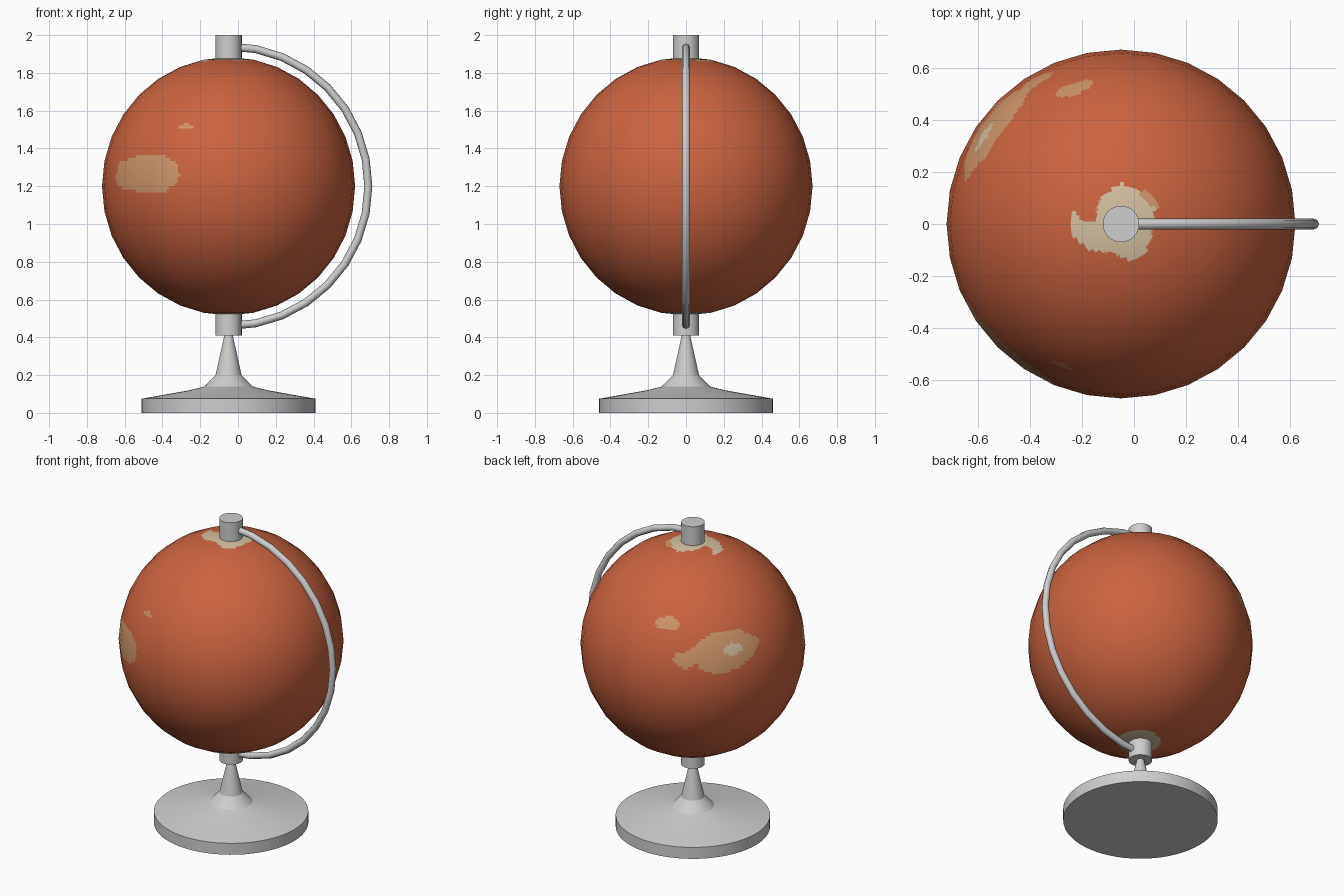
import bpy, bmesh, math
from mathutils import Vector

if "Cube" in bpy.data.objects:
    bpy.data.objects.remove(bpy.data.objects["Cube"])

AXIS_X, CENTRE_Z = -0.05, 1.2


def material(name, rgb):
    m = bpy.data.materials.new(name)
    m.diffuse_color = (*rgb, 1)
    m.use_nodes = True
    m.node_tree.nodes["Principled BSDF"].inputs["Base Color"].default_value = m.diffuse_color
    return m


metal = material("brushed grey", (0.62, 0.62, 0.62))
rust = material("rust red", (0.60, 0.125, 0.05))
tan = material("tan", (0.62, 0.30, 0.14))
cream = material("cream", (0.66, 0.52, 0.35))


def make_object(name, bm, mats):
    bmesh.ops.recalc_face_normals(bm, faces=bm.faces)
    mesh = bpy.data.meshes.new(name)
    bm.to_mesh(mesh)
    bm.free()
    for m in mats:
        mesh.materials.append(m)
    ob = bpy.data.objects.new(name, mesh)
    bpy.context.collection.objects.link(ob)
    return ob


def smooth(ob, angle=30):
    bpy.ops.object.select_all(action='DESELECT')
    ob.select_set(True)
    bpy.context.view_layer.objects.active = ob
    bpy.ops.object.shade_smooth_by_angle(angle=math.radians(angle))


def lathe(name, profile, sides=64):
    """Turn (radius, height) points around the globe's axis, closing both ends."""
    bm = bmesh.new()
    rings = [[bm.verts.new((AXIS_X + r * math.cos(2 * math.pi * i / sides),
                            r * math.sin(2 * math.pi * i / sides), z))
              for i in range(sides)] for r, z in profile]
    for a, b in zip(rings, rings[1:]):
        for i in range(sides):
            j = (i + 1) % sides
            bm.faces.new((a[i], a[j], b[j], b[i]))
    bm.faces.new(rings[0])
    bm.faces.new(rings[-1])
    smooth(make_object(name, bm, [metal]))


# Stand and the two axle collars
lathe("stand", [(0.46, 0), (0.46, 0.075), (0.206, 0.12), (0.127, 0.14),
                (0.069, 0.2), (0.02, 0.42)])
lathe("lower_collar", [(0.07, 0.41), (0.07, 0.53)], 32)
lathe("upper_collar", [(0.07, 1.86), (0.07, 2.0)], 32)

# Half-round arm: an eight-sided tube bent in sixteen steps
bm = bmesh.new()
rings = []
for k in range(17):
    t = math.pi / 2 - math.pi * k / 16
    out = Vector((math.cos(t), 0, math.sin(t)))
    mid = Vector((AXIS_X, 0, CENTRE_Z)) + out * 0.74
    rings.append([bm.verts.new(mid + 0.021 * (out * math.cos(a) + Vector((0, 1, 0)) * math.sin(a)))
                  for a in (i * math.pi / 4 for i in range(8))])
for a, b in zip(rings, rings[1:]):
    for i in range(8):
        bm.faces.new((a[i], a[(i + 1) % 8], b[(i + 1) % 8], b[i]))
bm.faces.new(rings[0])
bm.faces.new(rings[-1])
smooth(make_object("arm", bm, [metal]), 50)

# Painted regions of the globe: (longitude, latitude) outlines in degrees
BACK_PATCH = [(114.4, 16.2), (115.3, 19.3), (124, 22), (129.7, 26.9), (137.7, 30.4),
              (152.5, 30.5), (163.9, 23.3), (165.3, 20.9), (156.2, 13.4), (146.9, 9.5),
              (136, 8.8), (129.2, 11.3), (126.7, 15), (125, 13), (119.8, 11.4)]
FRONT_PATCH = [(205, 4), (208, 10.7), (222, 13.9), (238.5, 13.9), (246, 9.8), (247, 5.3),
               (246, 1.8), (239.5, -2.7), (225, -2.7), (208, 0)]
# Polar outlines in plan (x, y)
POLAR_CAP = [(-.20, 0), (-.18, .05), (-.15, .01), (-.10, .01), (-.085, .09), (-.05, .125),
             (0, .157), (.055, .14), (.09, .09), (.13, .06), (.115, -.06), (.09, -.12),
             (.035, -.14), (-.04, -.11), (-.12, -.10), (-.195, -.04)]
POLAR_EDGE = [(.05, .14), (.11, .12), (.15, .06), (.12, .06), (.09, .09)]


def inside(x, y, outline):
    hit = False
    for (x1, y1), (x2, y2) in zip(outline, outline[1:] + outline[:1]):
        if (y1 > y) != (y2 > y) and x < (x2 - x1) * (y - y1) / (y2 - y1) + x1:
            hit = not hit
    return hit


def in_ellipse(x, y, cx, cy, rx, ry):
    return ((x - cx) / rx) ** 2 + ((y - cy) / ry) ** 2 < 1


def paint(p):
    """0 rust, 1 tan, 2 cream, chosen by direction from the globe's centre."""
    lon = math.degrees(math.atan2(p.y, p.x)) % 360
    lat = math.degrees(math.asin(p.z / p.length))
    if lat > 65:
        if inside(p.x, p.y, POLAR_CAP):
            return 2
        return 1 if inside(p.x, p.y, POLAR_EDGE) else 0
    if lat < -65:
        return 2 if in_ellipse(p.x, p.y, 0.02, 0.01, 0.13, 0.13) else 0
    if in_ellipse(lon, lat, 147.5, 20.5, 5.5, 3.2):
        return 2
    if (inside(lon, lat, BACK_PATCH) or inside(lon, lat, FRONT_PATCH)
            or in_ellipse(lon, lat, 109, 34.5, 7.5, 3.6)
            or in_ellipse(lon, lat, 247.5, 28.4, 4, 1.1)):
        return 1
    return 0


# Globe: 32-sided ball, its flat facets cut finely so the patches can be painted
bm = bmesh.new()
bmesh.ops.create_uvsphere(bm, u_segments=32, v_segments=16, radius=0.67)
for v in bm.verts:
    v.co.z *= 1.02
bmesh.ops.subdivide_edges(bm, edges=bm.edges[:], cuts=7, use_grid_fill=True)
for f in bm.faces:
    f.smooth = True
    f.material_index = paint(f.calc_center_median())
globe = make_object("globe", bm, [rust, tan, cream])
globe.location = (AXIS_X, 0, CENTRE_Z)
# Rounded shading over the flat facets
globe.data.normals_split_custom_set_from_vertices([v.co.normalized() for v in globe.data.vertices])
